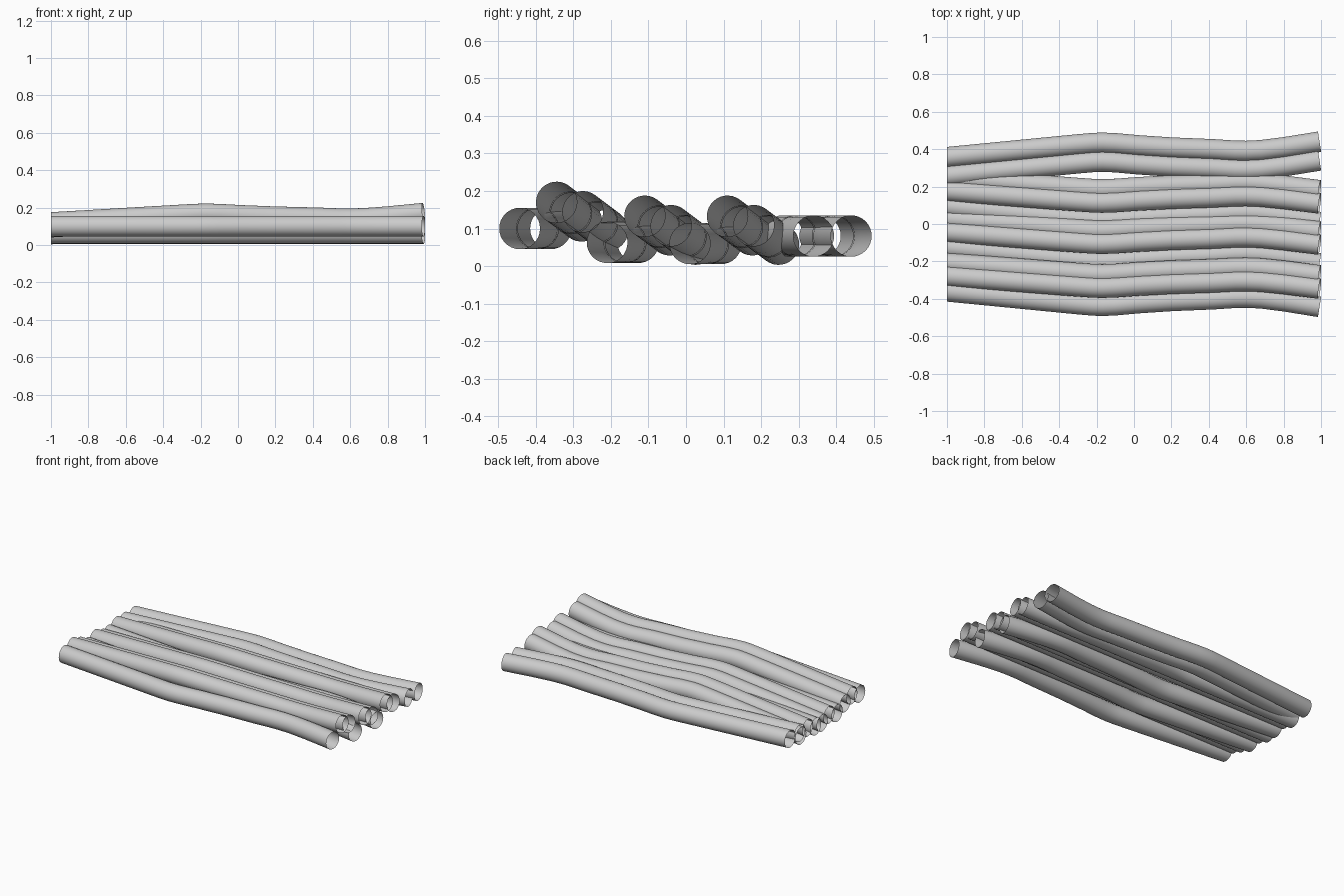
import bpy, bmesh, math
from mathutils import Vector

if "Cube" in bpy.data.objects:
    bpy.data.objects.remove(bpy.data.objects["Cube"])

R, SIDES = 0.055, 32

# Shared bend: (x, sideways shift), relative to the x = -1 end
BEND = [(-1.0, 0.0), (-0.3, 0.068), (-0.22, 0.075), (-0.17, 0.077), (-0.10, 0.074),
        (0.02, 0.063), (0.2, 0.051), (0.42, 0.042), (0.54, 0.034), (0.60, 0.033),
        (0.68, 0.037), (0.80, 0.052), (0.992, 0.083)]


def bent_pipe(name, near, direction):
    """Open pipe whose x = +1 end sits at near (y, z), bending along direction."""
    bm = bmesh.new()
    d = Vector((0, *direction)).normalized()
    ex = Vector((1, 0, 0))
    w = ex.cross(d)
    base = Vector((0, *near)) - d * BEND[-1][1]
    rings = []
    last = len(BEND) - 1
    for i, (x, s) in enumerate(BEND):
        a, b = BEND[max(i - 1, 0)], BEND[min(i + 1, last)]
        ang = 0 if i == 0 else math.atan2(b[1] - a[1], b[0] - a[0])
        u = d * math.cos(ang) - ex * math.sin(ang)
        c = base + d * s + ex * x
        rings.append([bm.verts.new(c + R * (u * math.cos(t) + w * math.sin(t)))
                      for t in (2 * math.pi * k / SIDES for k in range(SIDES))])
    for r0, r1 in zip(rings, rings[1:]):
        for j in range(SIDES):
            k = (j + 1) % SIDES
            bm.faces.new((r0[j], r0[k], r1[k], r1[j])).smooth = True
    mesh = bpy.data.meshes.new(name)
    bm.to_mesh(mesh)
    bm.free()
    bpy.context.collection.objects.link(bpy.data.objects.new(name, mesh))


# Two pipes at the back, bending towards +y
for i, y in enumerate((0.44, 0.34)):
    bent_pipe(f"back_pipe_{i + 1}", (y, 0.08), (1, 0))

# Single pipes bending towards -y
for i, p in enumerate(((-0.443, 0.10), (-0.21, 0.063), (0.01, 0.06))):
    bent_pipe(f"lower_pipe_{i + 1}", p, (-1, 0))

# Stacked pairs bending up and towards -y
for i, (y, z) in enumerate(((-0.345, 0.17), (-0.11, 0.133), (0.11, 0.133))):
    bent_pipe(f"pair_pipe_{i + 1}_a", (y, z), (-0.8, 0.6))
    bent_pipe(f"pair_pipe_{i + 1}_b", (y + 0.07, z - 0.025), (-0.8, 0.6))
